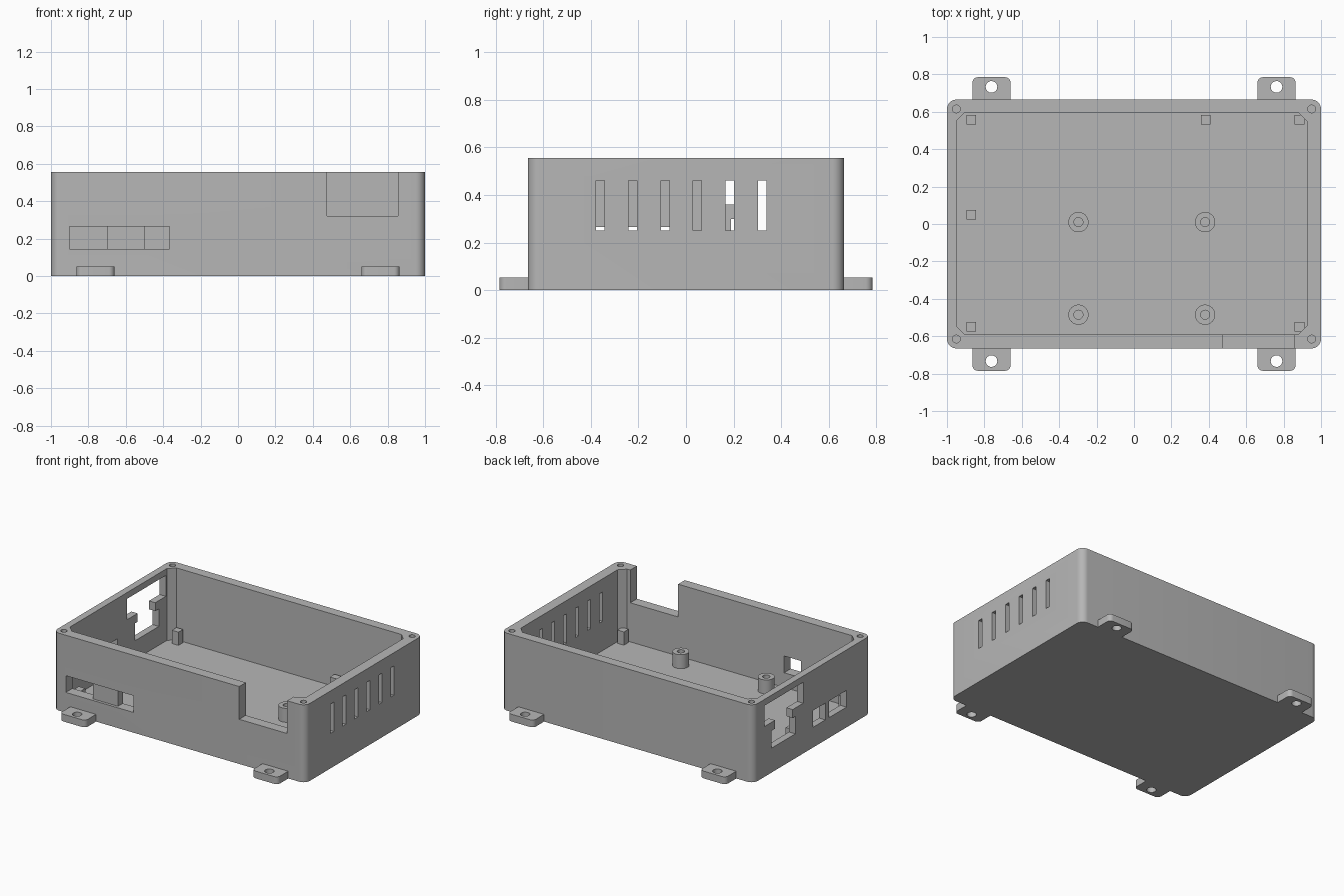
import bpy, bmesh, math

cube = bpy.data.objects.get("Cube")
if cube:
    bpy.data.objects.remove(cube, do_unlink=True)

grey = bpy.data.materials.new("plain_grey")
grey.use_nodes = True
colour = (0.47, 0.47, 0.47, 1)
grey.diffuse_color = colour
grey.node_tree.nodes["Principled BSDF"].inputs["Base Color"].default_value = colour


def rounded(x0, x1, y0, y1, r, seg=8):
    """Rectangle outline with rounded (or, with one segment, chamfered) corners."""
    corners = ((x1 - r, y1 - r), (x0 + r, y1 - r), (x0 + r, y0 + r), (x1 - r, y0 + r))
    return [(cx + r * math.cos(a), cy + r * math.sin(a))
            for i, (cx, cy) in enumerate(corners)
            for a in [(i + k / seg) * math.pi / 2 for k in range(seg + 1)]]


def circle(x, y, r, n=32):
    return [(x + r * math.cos(math.tau * k / n), y + r * math.sin(math.tau * k / n))
            for k in range(n)]


def rect(x0, x1, y0, y1):
    return [(x0, y0), (x1, y0), (x1, y1), (x0, y1)]


def prism(name, outline, z0, z1):
    bm = bmesh.new()
    face = bm.faces.new([bm.verts.new((x, y, z0)) for x, y in outline])
    top = bmesh.ops.extrude_face_region(bm, geom=[face])["geom"]
    bmesh.ops.translate(bm, vec=(0, 0, z1 - z0),
                        verts=[v for v in top if isinstance(v, bmesh.types.BMVert)])
    bmesh.ops.recalc_face_normals(bm, faces=bm.faces)
    mesh = bpy.data.meshes.new(name)
    bm.to_mesh(mesh)
    bm.free()
    mesh.materials.append(grey)
    ob = bpy.data.objects.new(name, mesh)
    bpy.context.collection.objects.link(ob)
    return ob


def cut(ob, cutters):
    """Subtract each (outline, z0, z1) from the part."""
    helpers = []
    for c in cutters:
        helper = prism("cutter", *c)
        helper.hide_render = True
        mod = ob.modifiers.new("cut", 'BOOLEAN')
        mod.operation, mod.solver, mod.object = 'DIFFERENCE', 'EXACT', helper
        helpers.append(helper)
    bpy.context.view_layer.update()
    graph = bpy.context.evaluated_depsgraph_get()
    mesh = bpy.data.meshes.new_from_object(ob.evaluated_get(graph))
    ob.modifiers.clear()
    ob.data = mesh
    for h in helpers:
        bpy.data.objects.remove(h, do_unlink=True)


def smooth(ob):
    bpy.ops.object.select_all(action='DESELECT')
    ob.select_set(True)
    bpy.context.view_layer.objects.active = ob
    bpy.ops.object.shade_smooth_by_angle(angle=math.radians(30))


HEIGHT, FLOOR = 0.555, 0.04

# Open box with its cavity
case = prism("case_body", rounded(-1, 1, -0.665, 0.665, 0.05), 0, HEIGHT)
cuts = [(rounded(-0.95, 0.925, -0.59, 0.595, 0.045, 1), FLOOR, 0.7)]

# Screw holes in the corners of the rim
cuts += [(circle(sx * 0.95, sy * 0.615, 0.021, 16), 0.35, 0.7)
         for sx in (-1, 1) for sy in (-1, 1)]

# Front wall: notch in the rim and the connector openings
cuts += [(rect(0.475, 0.855, -0.8, -0.5), 0.32, 0.7),
         (rect(-0.9, -0.365, -0.8, -0.5), 0.145, 0.265)]

# Right wall: row of vent slots
for i in range(6):
    y = -0.36 + i * 0.136
    cuts.append((rect(0.85, 1.1, y - 0.018, y + 0.018), 0.25, 0.46))

# Left wall: stepped socket opening and two windows
for y0, y1, z0, z1 in ((0.10, 0.54, 0.36, 0.51), (0.22, 0.42, 0.25, 0.4),
                       (0.19, 0.46, 0.175, 0.30),
                       (-0.39, -0.19, 0.145, 0.265), (-0.15, -0.01, 0.145, 0.265)):
    cuts.append((rect(-1.1, -0.9, y0, y1), z0, z1))
cut(case, cuts)
smooth(case)

# Filler between the two front openings
prism("front_opening_divider", rect(-0.70, -0.50, -0.645, -0.59), 0.145, 0.265)

# Mounting tabs with screw holes
for sx, side in ((-1, "right"), (1, "left")):
    for sy, end in ((-1, "front"), (1, "back")):
        x, y = sx * 0.762, sy * 0.713
        tab = prism(f"{end}_{side}_mounting_tab",
                    rounded(x - 0.102, x + 0.102, y - 0.072, y + 0.072, 0.03), 0, 0.052)
        cut(tab, [(circle(x, sy * 0.733, 0.031), -0.1, 0.2)])
        smooth(tab)

# Round standoffs on the floor
for x in (-0.297, 0.38):
    for y in (-0.485, 0.01):
        post = prism("round_standoff", circle(x, y, 0.054), FLOOR - 0.01, 0.14)
        cut(post, [(circle(x, y, 0.024), FLOOR, 0.2)])
        smooth(post)

# Square support pegs on the floor
for x, y in ((-0.87, 0.557), (0.383, 0.557), (0.885, 0.557),
             (-0.87, 0.05), (-0.87, -0.55), (0.885, -0.55)):
    prism("square_peg", rect(x - 0.026, x + 0.026, y - 0.026, y + 0.026), FLOOR - 0.01, 0.135)
